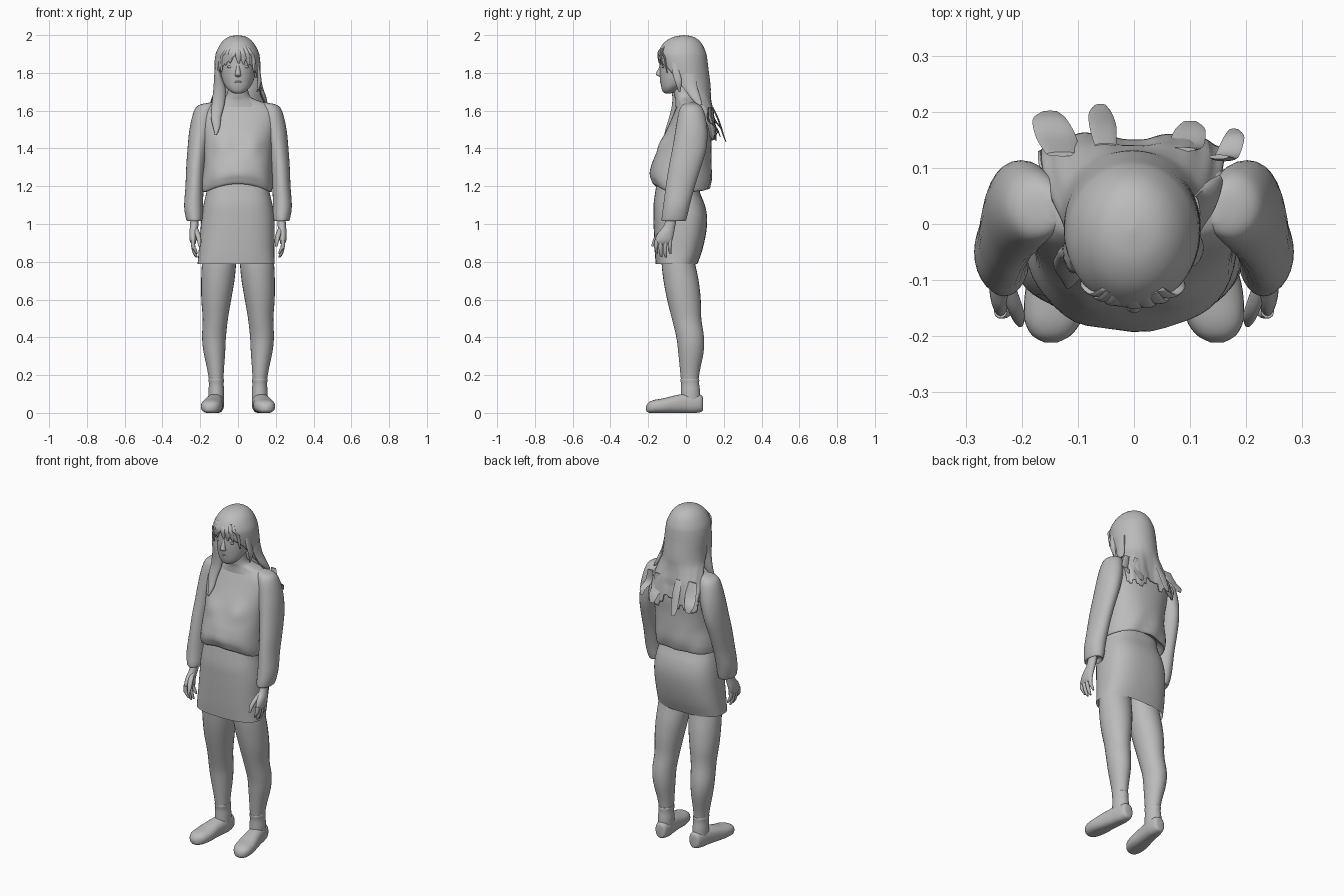
import bpy, bmesh, math, random
from mathutils import Vector

random.seed(4)
grey = bpy.data.materials.new("plain_grey")
grey.diffuse_color = (0.5, 0.5, 0.5, 1)


def finish(name, bm, angle=50):
    bmesh.ops.remove_doubles(bm, verts=bm.verts, dist=0.0002)
    bmesh.ops.recalc_face_normals(bm, faces=bm.faces)
    me = bpy.data.meshes.new(name)
    bm.to_mesh(me)
    bm.free()
    me.materials.append(grey)
    for p in me.polygons:
        p.use_smooth = True
    me.set_sharp_from_angle(angle=math.radians(angle))
    ob = bpy.data.objects.new(name, me)
    bpy.context.collection.objects.link(ob)
    return ob


def smooth_rows(rows, steps):
    """Catmull-Rom interpolation through the section values."""
    out = []
    for i in range(len(rows) - 1):
        quad = [rows[max(i - 1, 0)], rows[i], rows[i + 1], rows[min(i + 2, len(rows) - 1)]]
        for k in range(steps):
            t = k / steps
            out.append([0.5 * (2 * b + (c - a) * t + (2 * a - 5 * b + 4 * c - d) * t * t
                               + (3 * b - a - 3 * c + d) * t ** 3) for a, b, c, d in zip(*quad)])
    return out + [list(rows[-1])]


def loft(name, rows, seg=28, steps=4, power=2.0, axis="z", caps=True, side=1, shape=None):
    """Skin oval sections (x, y, z, half width, half depth)."""
    bm = bmesh.new()
    rings = []
    for x, y, z, rx, rd in smooth_rows(rows, steps):
        ring = []
        for j in range(seg):
            a = math.tau * j / seg
            c, s = math.cos(a), math.sin(a)
            u = max(rx, 0.001) * math.copysign(abs(c) ** (2 / power), c)
            v = max(rd, 0.001) * math.copysign(abs(s) ** (2 / power), s)
            p = Vector((x + u, y + v, z)) if axis == "z" else Vector((x + u, y, z + v))
            if shape:
                p = shape(p)
            p.x *= side
            ring.append(bm.verts.new(p))
        rings.append(ring)
    for r, q in zip(rings, rings[1:]):
        for j in range(seg):
            k = (j + 1) % seg
            bm.faces.new((r[j], r[k], q[k], q[j]))
    if caps:
        bm.faces.new(rings[0])
        bm.faces.new(rings[-1])
    return finish(name, bm)


def blob(name, loc, size):
    bm = bmesh.new()
    bmesh.ops.create_uvsphere(bm, u_segments=16, v_segments=10, radius=1)
    for v in bm.verts:
        v.co = Vector(loc) + Vector([a * b for a, b in zip(v.co, size)])
    return finish(name, bm)


# Legs, socks and shoes
def shoe_shape(p):
    p.z = max(p.z, 0.0)
    return p


for side, tag in ((1, "left"), (-1, "right")):
    loft(tag + "_leg", [
        (.090, -.035, .98, .065, .060), (.096, -.038, .88, .083, .080), (.100, -.041, .80, .090, .088),
        (.107, -.026, .70, .088, .093), (.115, -.011, .60, .079, .089), (.120, .003, .50, .067, .078),
        (.127, .022, .40, .063, .073), (.125, .026, .32, .057, .067), (.118, .021, .22, .043, .052),
        (.115, .020, .15, .037, .045), (.115, .022, .06, .037, .045)], side=side)
    loft(tag + "_sock", [
        (.115, .020, .180, .036, .044), (.115, .020, .178, .041, .050), (.115, .022, .150, .039, .048),
        (.115, .024, .110, .042, .051), (.115, .024, .060, .041, .052)], steps=3, side=side)
    loft(tag + "_shoe", [
        (.112, .090, .045, .012, .025), (.112, .082, .050, .032, .044), (.115, .040, .050, .042, .052),
        (.120, .000, .050, .045, .052), (.130, -.060, .045, .050, .047), (.138, -.120, .037, .056, .040),
        (.144, -.170, .033, .051, .035), (.147, -.198, .028, .035, .027), (.148, -.211, .024, .012, .012)],
        power=2.4, axis="y", side=side, shape=shoe_shape)

# Skirt, open at the hem
loft("skirt", [
    (-.010, -.050, .787, .204, .110), (-.008, -.040, .86, .200, .126), (-.003, -.032, .95, .197, .138),
    (0, -.030, 1.03, .193, .142), (0, -.036, 1.10, .183, .136), (0, -.045, 1.17, .167, .118),
    (0, -.045, 1.25, .155, .105)], seg=48, power=2.6, caps=False)


# Loose top with an arched hem and a soft chest
def top_shape(p):
    if p.z < 1.3:
        lift = .042 if p.y < 0 else .015
        p.z += lift * max(0, 1 - (p.x / .17) ** 2) * min(1, (1.3 - p.z) / .1)
    if p.y < 0:
        p.y -= .016 * math.exp(-((abs(p.x) - .085) / .045) ** 2 - ((p.z - 1.42) / .05) ** 2)
    p.y += .004 * math.sin(p.x * 50 + p.z * 18) * max(0, 1.35 - p.z) / .15
    return p


loft("top", [
    (0, -.030, 1.210, .150, .110), (-.005, -.025, 1.170, .180, .142), (-.005, -.027, 1.200, .188, .158),
    (-.003, -.027, 1.250, .186, .164), (0, -.022, 1.32, .180, .158), (0, -.006, 1.40, .182, .140),
    (0, .012, 1.48, .192, .124), (0, .024, 1.55, .205, .104), (0, .026, 1.60, .200, .084),
    (0, .022, 1.635, .155, .066), (0, .010, 1.658, .095, .058), (0, -.002, 1.672, .066, .052)],
    seg=48, power=2.3, shape=top_shape)

# Sleeves and hands
for side, tag in ((1, "left"), (-1, "right")):
    loft(tag + "_sleeve", [
        (.140, .025, 1.642, .015, .020), (.165, .026, 1.628, .045, .048), (.180, .029, 1.59, .056, .068),
        (.197, .029, 1.50, .060, .084), (.213, .018, 1.40, .054, .090), (.224, -.006, 1.30, .050, .085),
        (.230, -.030, 1.20, .048, .077), (.235, -.050, 1.10, .050, .070), (.232, -.061, 1.04, .046, .067),
        (.230, -.066, 1.015, .038, .060), (.230, -.070, 1.035, .026, .034)], side=side)
    loft(tag + "_palm", [
        (.230, -.072, 1.05, .021, .028), (.232, -.088, .990, .022, .031), (.237, -.107, .950, .021, .043),
        (.238, -.118, .915, .018, .046), (.236, -.122, .895, .012, .042)], seg=20, side=side)
    for i, tip in enumerate((.845, .825, .822, .842)):
        y = -.156 + .024 * i
        loft(f"{tag}_finger_{i + 1}", [
            (.238, y, .915, .012, .012), (.237, y - .002, .880, .011, .011),
            (.228, y - .001, tip + .02, .010, .010), (.219, y + .002, tip, .005, .005)],
            seg=10, steps=3, side=side)
    loft(tag + "_thumb", [
        (.228, -.100, .985, .012, .012), (.215, -.140, .950, .014, .014),
        (.206, -.165, .915, .012, .011), (.203, -.178, .880, .006, .006)], seg=10, side=side)

# Neck and head
loft("neck", [(0, .012, 1.62, .130, .068), (0, .004, 1.655, .088, .060), (0, -.008, 1.68, .062, .054),
              (0, -.014, 1.72, .052, .054), (0, -.010, 1.77, .050, .055)])
loft("head", [
    (0, -.096, 1.690, .014, .012), (0, -.090, 1.700, .038, .032), (0, -.073, 1.725, .064, .058),
    (0, -.045, 1.765, .084, .092), (0, -.028, 1.805, .092, .112), (0, -.024, 1.85, .095, .114),
    (0, -.022, 1.90, .093, .112), (0, -.020, 1.94, .074, .090), (0, -.018, 1.97, .030, .040)], seg=36)

# Face details
loft("nose", [(0, -.131, 1.850, .007, .006), (0, -.135, 1.825, .010, .010), (0, -.141, 1.800, .014, .017),
              (0, -.140, 1.788, .017, .016), (0, -.132, 1.779, .011, .008)], seg=16)
blob("upper_lip", (0, -.128, 1.753), (.025, .010, .006))
blob("lower_lip", (0, -.124, 1.744), (.021, .011, .007))
for s, tag in ((1, "left"), (-1, "right")):
    blob(tag + "_eye", (s * .040, -.122, 1.832), (.019, .008, .007))
    blob(tag + "_ear", (s * .094, -.015, 1.805), (.010, .018, .032))

# Hair shell: (y centre, z, half width, half depth, opening half angle at the front)
hair_rows = smooth_rows([
    (-.010, 2.000, 0, 0, 0), (-.013, 1.990, .048, .055, 0), (-.018, 1.960, .085, .098, 0),
    (-.021, 1.910, .112, .126, 0), (-.017, 1.870, .120, .130, 18), (-.008, 1.82, .122, .127, 48),
    (.005, 1.76, .121, .122, 66), (.020, 1.70, .126, .114, 80), (.042, 1.65, .142, .103, 88),
    (.064, 1.60, .155, .095, 95), (.088, 1.53, .172, .080, 108), (.100, 1.46, .180, .074, 114)], 4)
bm = bmesh.new()
cols = 60
jag = [random.uniform(-.025, .06) for _ in range(cols // 4 + 2)]
grid = []
for y, z, rx, ry, gap in hair_rows:
    row = []
    gap = math.radians(max(gap, 0))
    low = min(1, max(0, 1.72 - z) / .15)
    for j in range(cols + 1):
        a = gap + (math.tau - 2 * gap) * j / cols
        f = max(0, (1.58 - z) / .12)
        ripple = 1 + .010 * math.sin(j * .9) * low
        px = rx * ripple * math.sin(a) - .003
        py = y - ry * ripple * math.cos(a) - .024 * low * math.exp(-(px / .06) ** 2)
        row.append(bm.verts.new((px, py, z + f * jag[j // 4])))
    grid.append(row)
for r, q in zip(grid, grid[1:]):
    for j in range(cols):
        bm.faces.new((r[j], r[j + 1], q[j + 1], q[j]))
bmesh.ops.dissolve_degenerate(bm, dist=0.0001, edges=bm.edges)
hair = finish("hair_shell", bm)
mod = hair.modifiers.new("thickness", "SOLIDIFY")
mod.thickness = .005
mod.offset = -1


# Fringe strands hugging the forehead, leaving a small notch
def brow_line(x, out=0.0):
    return -.018 - (.126 + out) * math.sqrt(max(0, 1 - (x / .118) ** 2))


for i, (x0, x1, low) in enumerate(((-.045, -.090, 1.80), (-.038, -.066, 1.840), (-.026, -.043, 1.850),
                                   (-.004, .004, 1.850), (.014, .030, 1.845), (.030, .056, 1.840),
                                   (.042, .086, 1.80))):
    xa, xb = x0 * .6 + x1 * .4, x0 * .2 + x1 * .8
    loft(f"fringe_{i + 1}", [
        (x0, brow_line(x0) + .020, 1.940, .012, .005), (xa, brow_line(xa), 1.910, .016, .006),
        (xb, brow_line(xb), 1.880, .014, .006), (x1, brow_line(x1) + .003, low, .003, .003)], seg=12)

# Long lock lying over the chest, and short side locks
loft("front_lock", [
    (-.104, -.045, 1.88, .012, .040), (-.108, -.050, 1.80, .017, .038), (-.098, -.050, 1.72, .032, .026),
    (-.104, -.055, 1.64, .034, .018), (-.116, -.073, 1.57, .028, .015), (-.114, -.094, 1.51, .018, .012),
    (-.118, -.112, 1.47, .004, .004)], seg=16)
loft("side_lock_left", [
    (.098, -.050, 1.87, .010, .026), (.108, -.052, 1.81, .010, .022), (.114, -.040, 1.75, .010, .018),
    (.102, -.035, 1.70, .004, .005)], seg=14)
loft("nape_lock_left", [
    (.108, .010, 1.80, .010, .040), (.118, .025, 1.73, .012, .035), (.136, .050, 1.67, .014, .028),
    (.152, .075, 1.63, .006, .012)], seg=14)

# Flared flat hair tips on the back
for i, (x, y, z, w) in enumerate(((-.150, .200, 1.47, .036), (-.060, .212, 1.435, .024),
                                  (.100, .182, 1.46, .032), (.178, .168, 1.48, .022))):
    loft(f"back_tip_{i + 1}", [
        (x * .85, .150 - abs(x) * .17, 1.62, w * .8, .004), (x * .92, y - .035 - abs(x) * .08, 1.55, w, .005),
        (x, y - .014, z + .035, w * .85, .004), (x, y, z, w * .4, .002)], seg=12)
